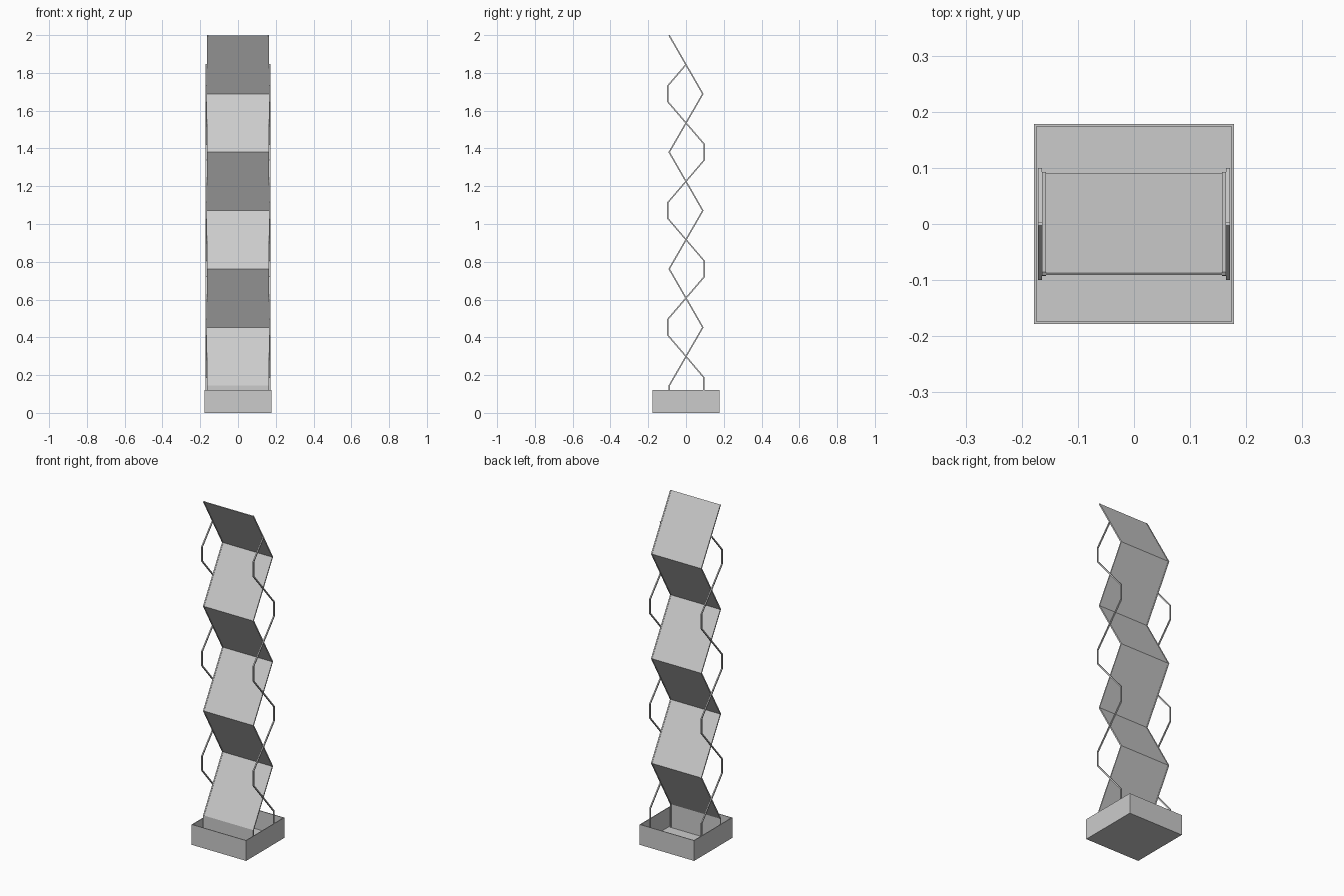
import bpy, bmesh
from mathutils import Vector

if "Cube" in bpy.data.objects:
    bpy.data.objects.remove(bpy.data.objects["Cube"])


def finish(name, bm):
    bmesh.ops.recalc_face_normals(bm, faces=bm.faces)
    mesh = bpy.data.meshes.new(name)
    bm.to_mesh(mesh)
    bm.free()
    obj = bpy.data.objects.new(name, mesh)
    bpy.context.collection.objects.link(obj)
    return obj


def ribbon(name, pts, thick, x0, x1, mirror=False):
    """Bent strip following a (y, z) path, spanning x0 to x1, mitred at the folds."""
    pts = [Vector(p) for p in pts]
    bm = bmesh.new()
    rings = []
    for i, p in enumerate(pts):
        a = (p - pts[i - 1]).normalized() if i else None
        b = (pts[i + 1] - p).normalized() if i < len(pts) - 1 else None
        a, b = a or b, b or a
        na, nb = Vector((-a.y, a.x)), Vector((-b.y, b.x))
        m = (na + nb).normalized()
        off = m * (thick / 2 / m.dot(na))
        l, r = p + off, p - off
        rings.append([bm.verts.new(c) for c in
                      ((x0, *l), (x1, *l), (x1, *r), (x0, *r))])
    for s, t in zip(rings, rings[1:]):
        for k in range(4):
            j = (k + 1) % 4
            bm.faces.new((s[k], s[j], t[j], t[k]))
    bm.faces.new(rings[0])
    bm.faces.new(rings[-1])
    obj = finish(name, bm)
    if mirror:
        obj.modifiers.new("mirror", 'MIRROR').use_axis[0] = True
    return obj


# open tray base
half, height, wall, floor = 0.178, 0.12, 0.006, 0.006
bm = bmesh.new()
bmesh.ops.create_cube(bm, size=1)
for v in bm.verts:
    v.co = (v.co.x * 2 * half, v.co.y * 2 * half, (v.co.z + 0.5) * height)
top = max(bm.faces, key=lambda f: f.calc_center_median().z)
bmesh.ops.inset_region(bm, faces=[top], thickness=wall)
res = bmesh.ops.extrude_face_region(bm, geom=[top])
bmesh.ops.translate(bm, vec=(0, 0, floor - height),
                    verts=[g for g in res["geom"] if isinstance(g, bmesh.types.BMVert)])
if top.is_valid:
    bmesh.ops.delete(bm, geom=[top], context='FACES_ONLY')
finish("tray_base", bm)

# zigzag display panels with side rails
step = 0.309
zigzag = [(-0.089, floor)]
zigzag += [(-0.089 if i % 2 == 0 else 0.089, 0.144 + i * step) for i in range(7)]
ribbon("folding_panels", zigzag, 0.004, -0.158, 0.158)
ribbon("panel_side_rail", zigzag, 0.007, 0.157, 0.164, mirror=True)

# crossing side links, bent the opposite way
link = [(0.094, floor), (0.094, 0.188), (0, 0.299)]
for i in range(5):
    side = -0.096 if i % 2 == 0 else 0.096
    z = 0.299 + i * step
    link += [(side, z + 0.112), (side, z + 0.197), (0, z + step)]
ribbon("scissor_link", link, 0.007, 0.164, 0.171, mirror=True)
